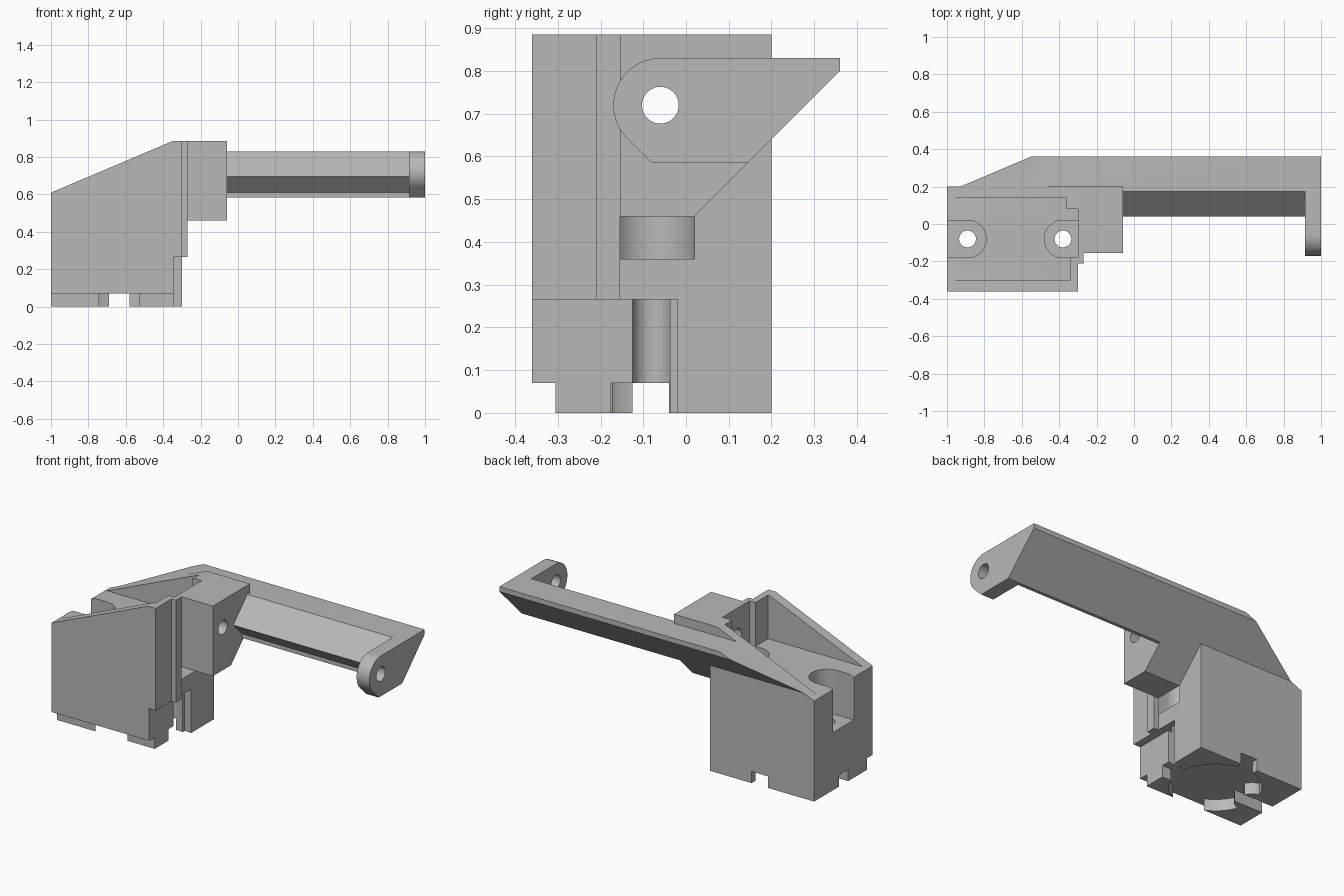
import bpy
import bmesh
from math import cos, sin, pi, radians

if "Cube" in bpy.data.objects:
    bpy.data.objects.remove(bpy.data.objects["Cube"])

grey = bpy.data.materials.new("plain_grey")
grey.use_nodes = True
grey.diffuse_color = (0.48, 0.48, 0.48, 1)
grey.node_tree.nodes["Principled BSDF"].inputs["Base Color"].default_value = (0.48, 0.48, 0.48, 1)


def prism(name, points, axis, low, high):
    """Extrude a closed outline along an axis (x takes yz, y takes xz, z takes xy)."""
    place = {"x": lambda a, b: (low, a, b),
             "y": lambda a, b: (a, low, b),
             "z": lambda a, b: (a, b, low)}[axis]
    bm = bmesh.new()
    face = bm.faces.new([bm.verts.new(place(a, b)) for a, b in points])
    new = bmesh.ops.extrude_face_region(bm, geom=[face])["geom"]
    shift = [(high - low) * (axis == k) for k in "xyz"]
    bmesh.ops.translate(bm, vec=shift, verts=[v for v in new if isinstance(v, bmesh.types.BMVert)])
    bmesh.ops.recalc_face_normals(bm, faces=bm.faces)
    mesh = bpy.data.meshes.new(name)
    bm.to_mesh(mesh)
    bm.free()
    mesh.materials.append(grey)
    ob = bpy.data.objects.new(name, mesh)
    bpy.context.collection.objects.link(ob)
    return ob


def box(name, x0, x1, y0, y1, z0, z1):
    return prism(name, [(x0, y0), (x1, y0), (x1, y1), (x0, y1)], "z", z0, z1)


def arc(cx, cy, r, start, end, steps=32):
    angles = [radians(start + (end - start) * i / steps) for i in range(steps + 1)]
    return [(cx + r * cos(a), cy + r * sin(a)) for a in angles]


def disc(cx, cy, r):
    return arc(cx, cy, r, 0, 360, 48)[:-1]


def combine(target, other, operation):
    mod = target.modifiers.new("cut", "BOOLEAN")
    mod.operation = operation
    mod.solver = "EXACT"
    mod.object = other
    bpy.context.view_layer.objects.active = target
    bpy.ops.object.modifier_apply(modifier=mod.name)
    bpy.data.objects.remove(other)


MID_Y = -0.08
HOLES = (-0.89, -0.38)

# Main housing, rib, pivot block and arm
bracket = box("arm_bracket", -1, -0.3, -0.36, 0.2, 0, 0.885)
pivot = [(-0.155, 0.885), (-0.155, 0.46), (0.02, 0.46), (0.2, 0.64), (0.2, 0.885)]
arm = [(0.175, 0.83), (0.04, 0.695), (0.125, 0.61), (0.125, 0.585),
       (0.145, 0.585), (0.36, 0.8), (0.36, 0.83)]
lug = arc(-0.06, 0.72, 0.11, 90, 225) + [(-0.08, 0.585), (0.145, 0.585), (0.36, 0.8), (0.36, 0.83)]
for part in (
    box("rib", -0.33, -0.27, -0.21, -0.155, 0.265, 0.885),
    prism("pivot_block", pivot, "x", -0.31, -0.06),
    prism("arm", arm, "x", -0.99, 0.95),
    prism("end_lug", lug, "x", 0.915, 1),
):
    combine(bracket, part, "UNION")

# Round pocket underneath, leaving an ear around the outer screw hole
pocket = prism("pocket", disc(-0.635, MID_Y, 0.25), "z", -0.1, 0.07)
combine(pocket, prism("ear", disc(HOLES[0], MID_Y, 0.095), "z", -0.2, 0.2), "DIFFERENCE")

# Upper cavity outline and the two open counterbores
cavity = [(-1.2, -0.3), (-0.34, -0.3), (-0.34, -0.18), (-0.3, -0.18),
          (-0.3, 0.08), (-0.36, 0.08), (-0.36, 0.14), (-1.2, 0.14)]
outer_bore = arc(HOLES[0], MID_Y, 0.1, -90, 90) + [(-1.2, 0.02), (-1.2, -0.18)]
inner_bore = arc(HOLES[1], MID_Y, 0.1, 90, 270) + [(-0.3, -0.18), (-0.3, 0.02)]
slope = [(-1.2, 0.525), (-0.35, 0.885), (-0.35, 1.2), (-1.2, 1.2)]

cutters = [
    prism("slope", slope, "y", -1, 1),
    prism("cavity", cavity, "z", 0.62, 1.1),
    prism("outer_bore", outer_bore, "z", 0.35, 1),
    prism("inner_bore", inner_bore, "z", 0.36, 0.8),
    prism("pivot_hole", disc(-0.06, 0.72, 0.043), "x", -1.2, 1.2),
    pocket,
    # Recess and screw slot in the lower side
    box("side_recess", -0.345, 0, -0.5, -0.02, -0.1, 0.265),
    box("screw_slot", HOLES[1], 0, -0.125, -0.037, -0.1, 0.265),
    # Channels between the feet
    box("front_step", -1.2, 0, -0.5, -0.305, -0.1, 0.07),
    box("long_channel", -1.2, 0, -0.125, -0.04, -0.1, 0.07),
    box("inner_channel", -0.5, 0, -0.175, -0.04, -0.1, 0.07),
    box("back_channel", -0.69, -0.58, 0, 0.4, -0.1, 0.07),
]
cutters += [prism("screw_hole", disc(x, MID_Y, 0.045), "z", -0.1, 0.5) for x in HOLES]
for cutter in cutters:
    combine(bracket, cutter, "DIFFERENCE")

bpy.ops.object.select_all(action="DESELECT")
bracket.select_set(True)
bpy.context.view_layer.objects.active = bracket
bpy.ops.object.shade_smooth_by_angle(angle=radians(30))
